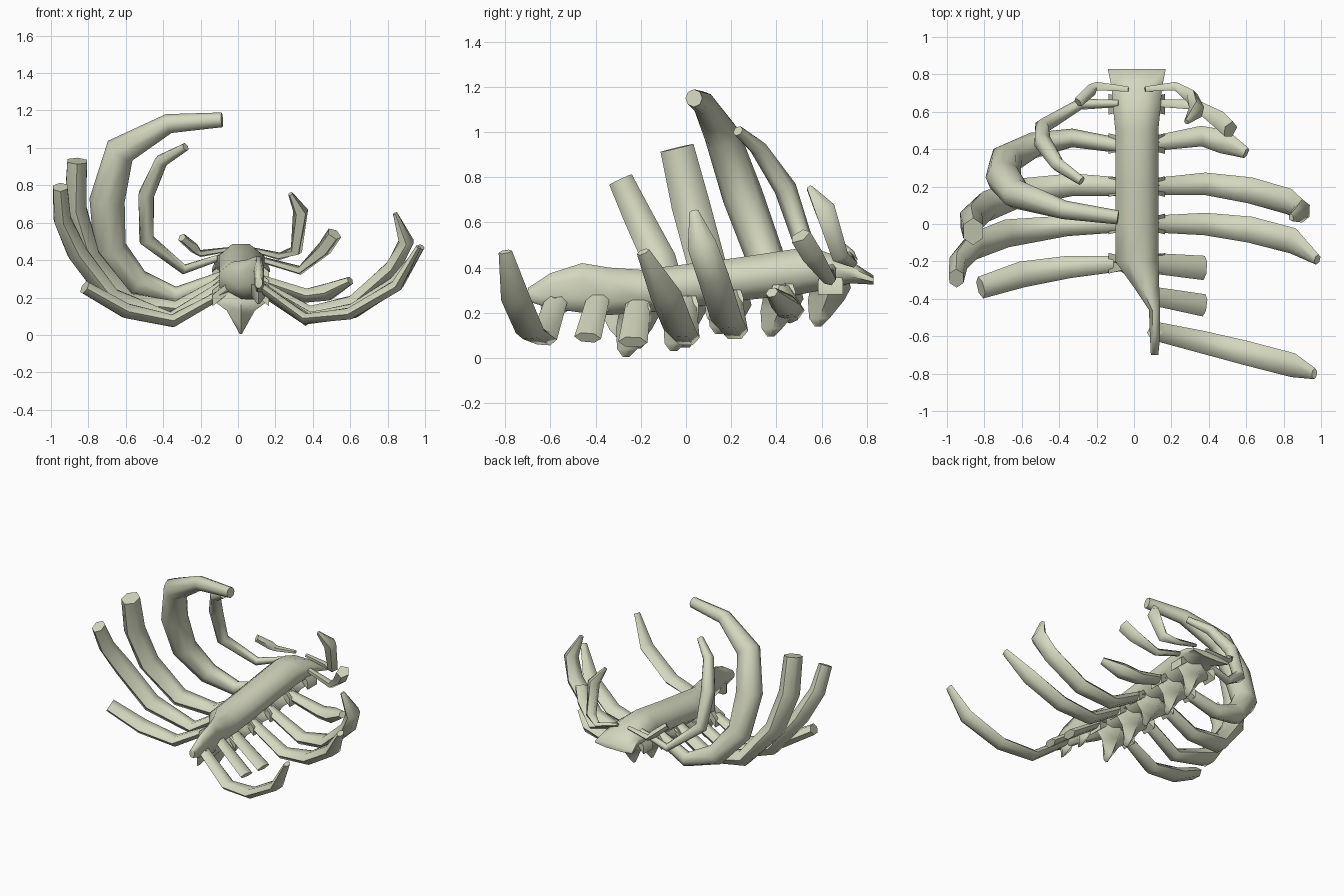
import bpy, math
from mathutils import Vector


def make(name, verts, faces):
    me = bpy.data.meshes.new(name)
    me.from_pydata(verts, [], faces)
    ob = bpy.data.objects.new(name, me)
    bpy.context.scene.collection.objects.link(ob)
    mat = bpy.data.materials.get("bone") or bpy.data.materials.new("bone")
    mat.diffuse_color = (0.66, 0.68, 0.52, 1)
    me.materials.append(mat)
    bpy.ops.object.select_all(action='DESELECT')
    bpy.context.view_layer.objects.active = ob
    ob.select_set(True)
    bpy.ops.object.mode_set(mode='EDIT')
    bpy.ops.mesh.select_all(action='SELECT')
    bpy.ops.mesh.normals_make_consistent(inside=False)
    bpy.ops.object.mode_set(mode='OBJECT')
    bpy.ops.object.shade_smooth_by_angle(angle=math.radians(68))
    return ob


def skin(name, rings):
    # join equal rings of points into a closed tube
    n = len(rings[0])
    faces = [(i * n + k, i * n + (k + 1) % n, (i + 1) * n + (k + 1) % n, (i + 1) * n + k)
             for i in range(len(rings) - 1) for k in range(n)]
    last = (len(rings) - 1) * n
    faces += [tuple(range(n)), tuple(range(last, last + n))]
    return make(name, [p for r in rings for p in r], faces)


def rib(name, path, widths, thick, sides=6):
    # sweep a flattened section, its wide axis close to y
    pts = [Vector(p) for p in path]
    rings = []
    for i, p in enumerate(pts):
        t = (pts[min(i + 1, len(pts) - 1)] - pts[max(i - 1, 0)]).normalized()
        w = Vector((0, 1, 0))
        w = (w - t * w.dot(t)).normalized()
        b = t.cross(w)
        f = i / (len(pts) - 1) * (len(widths) - 1)
        k = min(int(f), len(widths) - 2)
        wd = widths[k] + (widths[k + 1] - widths[k]) * (f - k)
        th = wd * thick
        rings.append([p + w * wd / 2 * math.cos(a) + b * th / 2 * math.sin(a)
                      for a in (2 * math.pi * j / sides for j in range(sides))])
    return skin(name, rings)


# spine: y, left x, right x, bottom z, top z
sections = [(0.83, -0.14, 0.17, 0.325, 0.365), (0.73, -0.12, 0.15, 0.33, 0.43),
            (0.60, -0.11, 0.14, 0.30, 0.475), (0.50, -0.10, 0.13, 0.28, 0.485),
            (0.20, -0.10, 0.13, 0.25, 0.44), (0.0, -0.10, 0.13, 0.22, 0.415),
            (-0.20, -0.10, 0.13, 0.20, 0.39), (-0.34, 0.0, 0.135, 0.19, 0.40),
            (-0.46, 0.08, 0.14, 0.20, 0.42), (-0.60, 0.085, 0.14, 0.22, 0.375),
            (-0.70, 0.09, 0.13, 0.25, 0.31)]
rings = []
for y, x0, x1, z0, z1 in sections:
    ring = []
    for j in range(8):
        a = math.pi * (j + 0.5) / 4
        ring.append(((x0 + x1) / 2 + (x1 - x0) / 2 * math.cos(a) / 0.924, y,
                     (z0 + z1) / 2 + (z1 - z0) / 2 * math.sin(a) / 0.924))
    rings.append(ring)
skin("spine", rings)

# vertebral spikes under the spine with side stubs
for i, (y, tip) in enumerate([(0.64, 0.14), (0.43, 0.095), (0.20, 0.105),
                              (0.0, 0.03), (-0.21, 0.005)]):
    zb = 0.34 if y > 0.6 else 0.24 + y * 0.12
    skin("spike_%d" % i, [
        [(0.015 + s * c, y + d, z) for c, d in ((1, -o), (0, h - o), (-1, -o), (0, -h - o))]
        for s, h, o, z in ((0.11, 0.06, -0.01, zb + 0.05), (0.15, 0.09, 0.0, zb - 0.03),
                           (0.075, 0.08, 0.02, zb - 0.085), (0.025, 0.045, 0.05, tip + 0.035),
                           (0.006, 0.015, 0.055, tip))])
    for s, side in ((-1, "left"), (1, "right")):
        x = 0.015 + s * 0.05
        skin("stub_%s_%d" % (side, i), [
            [(x + s * l, y + dy * w, zb + 0.05 - l * 0.8 + dz)
             for dy, dz in ((-1, -0.03), (1, -0.03), (1, 0.03), (-1, 0.03))]
            for l, w in ((0, 0.03), (0.1, 0.055))])
for i, y in enumerate((-0.40, -0.58)):
    skin("tail_spike_%d" % i, [
        [(0.11 + s * c, y + d * h - o, z) for c, d in ((1, 0), (0, 1), (-1, 0), (0, -1))]
        for s, h, o, z in ((0.04, 0.07, 0.0, 0.27), (0.04, 0.06, 0.0, 0.21),
                           (0.006, 0.02, 0.04, 0.165))])

# left ribs, neck to tail
rib("left_rib_1", [(-0.03, .72, .46), (-0.20, .735, .435), (-0.23, .715, .46), (-0.30, .65, .52)],
    [.03, .05, .07, .06], .8, 5)
rib("left_rib_2", [(-0.08, .645, .42), (-0.29, .64, .35), (-0.49, .52, .51), (-0.49, .44, .75),
                   (-0.41, .32, .93), (-0.28, .23, 1.005)], [.04, .06, .09, .10, .08, .05], .95)
rib("left_rib_3", [(-0.08, .42, .30), (-0.33, .46, .205), (-0.54, .42, .28), (-0.685, .345, .46),
                   (-0.70, .25, .72), (-0.63, .16, .985), (-0.37, .075, 1.13), (-0.085, .035, 1.15)],
    [.08, .10, .14, .17, .18, .16, .10, .075], 1.05, 8)
rib("left_rib_4", [(-0.08, .20, .28), (-0.33, .21, .14), (-0.60, .17, .18), (-0.80, .09, .42),
                   (-0.87, .02, .68), (-0.86, -.04, .93)], [.10, .12, .15, .17, .17, .15], .8)
rib("left_rib_5", [(-0.08, 0, .26), (-0.36, -.01, .085), (-0.68, -.05, .20), (-0.86, -.12, .44),
                   (-0.94, -.21, .62), (-0.95, -.29, .79)], [.09, .11, .15, .15, .13, .11], .8)
rib("left_rib_6", [(-0.05, -.21, .24), (-0.35, -.23, .075), (-0.60, -.27, .13), (-0.82, -.34, .255)],
    [.08, .12, .14, .12], .65)

# right ribs, partly broken off
rib("right_rib_1", [(0.06, .72, .46), (0.22, .735, .42), (0.31, .68, .45), (0.335, .61, .66),
                    (0.28, .545, .755)], [.03, .05, .08, .10, .03], .85, 5)
rib("right_rib_2", [(0.10, .645, .41), (0.33, .635, .345), (0.46, .555, .46), (0.515, .505, .54)],
    [.04, .06, .10, .10], .85, 5)
rib("right_rib_3", [(0.10, .43, .30), (0.36, .47, .21), (0.48, .44, .23), (0.60, .38, .29)],
    [.08, .11, .13, .06], .8)
rib("right_rib_4", [(0.10, .20, .28), (0.38, .215, .12), (0.62, .18, .17), (0.83, .12, .36),
                    (0.90, .07, .50), (0.84, .035, .65)], [.09, .12, .14, .14, .13, .04], .7)
rib("right_rib_5", [(0.10, 0, .26), (0.38, 0, .09), (0.62, -.03, .13), (0.85, -.09, .28),
                    (0.98, -.19, .47)], [.09, .12, .14, .14, .06], .65)
rib("right_rib_6", [(0.10, -.21, .25), (0.375, -.235, .07)], [.11, .13], .45)
rib("right_rib_7", [(0.10, -.385, .28), (0.375, -.435, .09)], [.10, .12], .45)
rib("right_rib_8", [(0.10, -.57, .27), (0.36, -.63, .085), (0.60, -.69, .115), (0.85, -.755, .265),
                    (0.965, -.80, .47)], [.10, .12, .13, .13, .06], .55)
